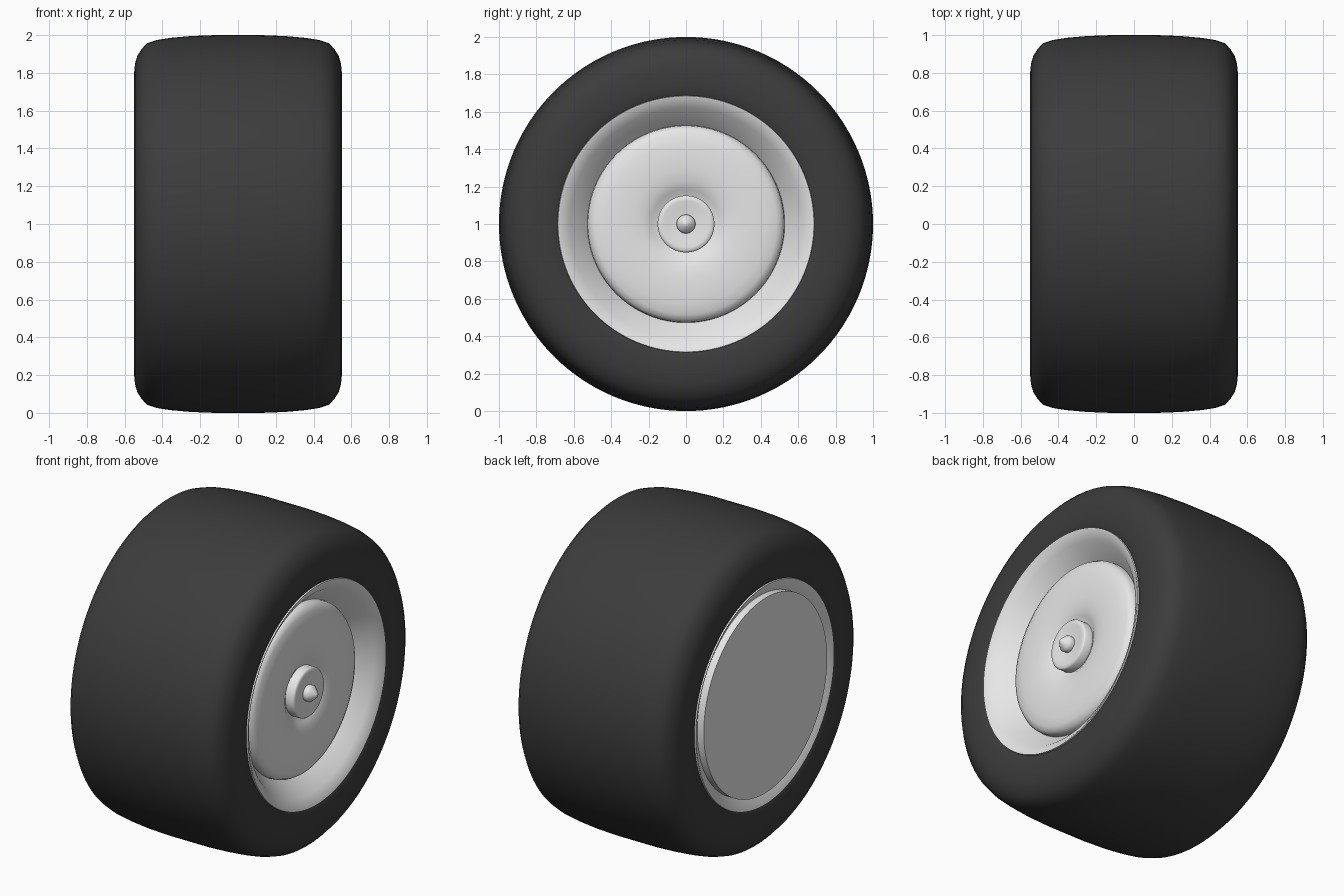
import bpy, bmesh, math

if "Cube" in bpy.data.objects:
    bpy.data.objects.remove(bpy.data.objects["Cube"])


def material(name, rgb):
    m = bpy.data.materials.new(name)
    m.diffuse_color = (*rgb, 1)
    m.use_nodes = True
    m.node_tree.nodes["Principled BSDF"].inputs["Base Color"].default_value = m.diffuse_color
    return m


rubber = material("black rubber", (0.045, 0.045, 0.045))
metal = material("light metal", (0.8, 0.8, 0.8))


def lathe(name, profile, mat, closed=False, steps=128, angle=30):
    """Spin (x, radius) points about the axle, which runs along x at z = 1."""
    bm = bmesh.new()
    rings = []
    for x, r in profile:
        if r == 0:
            rings.append([bm.verts.new((x, 0, 1))] * steps)
        else:
            rings.append([bm.verts.new((x, r * math.cos(2 * math.pi * i / steps),
                                        1 + r * math.sin(2 * math.pi * i / steps)))
                          for i in range(steps)])
    pairs = list(zip(rings, rings[1:]))
    if closed:
        pairs.append((rings[-1], rings[0]))
    for a, b in pairs:
        for i in range(steps):
            j = (i + 1) % steps
            bm.faces.new(dict.fromkeys((a[i], a[j], b[j], b[i])))
    bmesh.ops.recalc_face_normals(bm, faces=bm.faces)
    me = bpy.data.meshes.new(name)
    bm.to_mesh(me)
    bm.free()
    me.materials.append(mat)
    ob = bpy.data.objects.new(name, me)
    bpy.context.collection.objects.link(ob)
    bpy.ops.object.select_all(action='DESELECT')
    ob.select_set(True)
    bpy.context.view_layer.objects.active = ob
    bpy.ops.object.shade_smooth_by_angle(angle=math.radians(angle))
    return ob


# Tyre: crowned tread, round shoulders, mirrored half profile
half = [(0.12, 1.0), (0.25, 0.995), (0.36, 0.985), (0.43, 0.974), (0.48, 0.958),
        (0.51, 0.927), (0.533, 0.89), (0.545, 0.85), (0.55, 0.8), (0.55, 0.74),
        (0.546, 0.705), (0.538, 0.685), (0.45, 0.67)]
lathe("tyre", [(-x, r) for x, r in reversed(half)] + half, rubber, closed=True)

# Rim: outer lip, sloping shelf and inner barrel wall on the outside face
lathe("front_rim", [(0.45, 0.68), (0.535, 0.687), (0.547, 0.684), (0.546, 0.677),
                    (0.51, 0.62), (0.40, 0.525)], metal)
lathe("back_rim", [(-0.45, 0.68), (-0.535, 0.687), (-0.547, 0.684), (-0.546, 0.677),
                   (-0.51, 0.62), (-0.50, 0.60)], metal)

# Wheel disc: domed face with a dip around the hub
lathe("wheel_disc", [(0.40, 0.528), (0.43, 0.525), (0.452, 0.512), (0.465, 0.485),
                     (0.474, 0.43), (0.478, 0.36), (0.477, 0.29), (0.470, 0.23),
                     (0.455, 0.185), (0.435, 0.155), (0.43, 0.12)], metal, angle=40)

# Hub cap and pointed axle nut
lathe("hub_cap", [(0.43, 0.152), (0.485, 0.152), (0.493, 0.145), (0.493, 0.125),
                  (0.486, 0.09), (0.482, 0.04)], metal, angle=50)
lathe("axle_tip", [(0.48, 0.048), (0.508, 0.05), (0.518, 0.042), (0.545, 0.016),
                   (0.55, 0)], metal, steps=48, angle=60)

# Flat raised cover on the back
lathe("back_cover", [(-0.50, 0.61), (-0.55, 0.61), (-0.55, 0)], metal)
